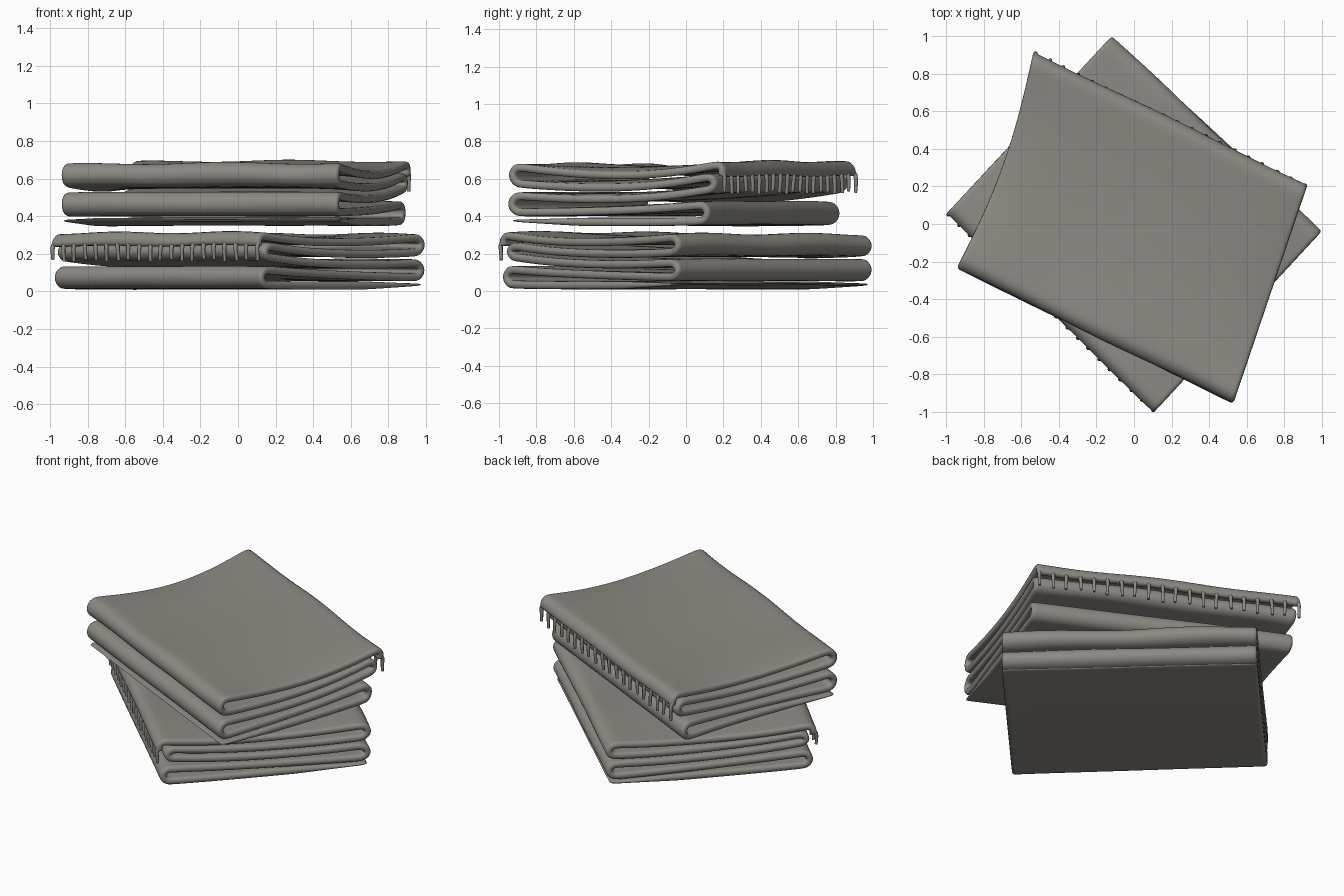
import bpy
import math
from mathutils import Vector

if "Cube" in bpy.data.objects:
    bpy.data.objects.remove(bpy.data.objects["Cube"])

wool = bpy.data.materials.new("warm grey wool")
wool.use_nodes = True
colour = (0.27, 0.25, 0.225, 1)
wool.diffuse_color = colour
wool.node_tree.nodes["Principled BSDF"].inputs["Base Color"].default_value = colour

THICK = 0.043
HEIGHT = 0.32
# Height of each folded layer at the far end, middle and fringe end
LAYERS = [(.036, .031, .036), (.073, .089, .119), (.155, .148, .195),
          (.212, .207, .255), (.290, .267, .3)]
FAR_TURN = .055
UPPER_TURN = .91


def layer_height(layer, s):
    far, mid, near = layer
    return far * (1 - s) * (1 - 2 * s) + 4 * mid * s * (1 - s) + near * s * (2 * s - 1)


def fold_profile(lower_turn):
    """Centre line of the accordion fold as (distance, height) pairs."""
    points = []
    for i, layer in enumerate(LAYERS):
        start = .015 if i == 0 else FAR_TURN
        end = .94 if i == 4 else (lower_turn if i < 2 else UPPER_TURN)
        run = [start + (end - start) * k / 14 for k in range(15)]
        if i % 2:
            run.reverse()
        points += [(s, layer_height(layer, s)) for s in run]
        if i == 4:
            break
        # Rounded turn into the next layer
        s = run[-1]
        low, high = layer_height(layer, s), layer_height(LAYERS[i + 1], s)
        reach = .035 if i % 2 == 0 else -.04
        for k in range(1, 8):
            a = math.pi * k / 8
            points.append((s + reach * math.sin(a),
                           (low + high) / 2 - (high - low) / 2 * math.cos(a)))
    # Hem hanging over the fringe end
    return points + [(.963, .294), (.977, .279), (.982, .262), (.98, .24)]


def make_placer(far, fringe, base, stretch, phase, pinch, side_sag):
    """Map fold distance, width position and height into the scene."""
    f0, f1, n0, n1 = [Vector(c) for c in far + fringe]

    def place(s, u, z):
        arch = math.sin(math.pi * min(max(s, 0), 1))
        v = u + pinch * arch * (1 - u)
        xy = f0.lerp(f1, v).lerp(n0.lerp(n1, v), s)
        h = z / HEIGHT
        sag = side_sag * arch * abs(2 * u - 1) ** 5
        wave = .006 * math.sin(5 * u + 3 * s + phase) * math.sin(4 * s + 7 * u)
        ripple = .003 * math.sin(11 * u + 20 * z + phase)
        z = z * stretch + h * (wave - sag + ripple)
        drift = .005 * math.sin(9 * u + 25 * z + phase) * (1 if s > .5 else -1)
        xy += (n0 - f0).normalized() * drift * h
        return Vector((xy.x, xy.y, base + z))
    return place


def make_blanket(name, place, lower_turn, columns=32):
    profile = fold_profile(lower_turn)
    # Columns crowd towards the side edges to keep them crisp
    us = [.5 - .5 * math.cos(math.pi * (.12 + .76 * j / columns)) for j in range(columns + 1)]
    us = [(u - us[0]) / (us[-1] - us[0]) for u in us]
    verts = [place(s, u, z) for s, z in profile for u in us]
    n = columns + 1
    faces = [(i * n + j, i * n + j + 1, (i + 1) * n + j + 1, (i + 1) * n + j)
             for i in range(len(profile) - 1) for j in range(columns)]
    mesh = bpy.data.meshes.new(name)
    mesh.from_pydata(verts, [], faces)
    mesh.materials.append(wool)
    obj = bpy.data.objects.new(name, mesh)
    bpy.context.collection.objects.link(obj)
    for poly in mesh.polygons:
        poly.use_smooth = True
    # The loose bottom flap thins out towards its free edge
    group = obj.vertex_groups.new(name="full thickness")
    for i in range(len(profile)):
        group.add(list(range(i * n, i * n + n)), min(1, .25 + i * .15), 'REPLACE')
    solid = obj.modifiers.new("thickness", 'SOLIDIFY')
    solid.thickness = THICK
    solid.offset = 0
    solid.vertex_group = group.name
    sub = obj.modifiers.new("soften", 'SUBSURF')
    sub.levels = sub.render_levels = 1


def make_fringe(name, place, count=20):
    curve = bpy.data.curves.new(name, 'CURVE')
    curve.dimensions = '3D'
    curve.bevel_depth = .011
    curve.bevel_resolution = 2
    curve.use_fill_caps = True
    curve.materials.append(wool)
    for k in range(count):
        u = .008 + .984 * k / (count - 1)
        lean = .004 * math.sin(k * 2.3)
        # Each strand starts inside the hem, then hangs down
        path = [(.984, .26), (.992, .245), (.994, .225), (.993, .195),
                (.992, .165 + .006 * math.sin(k * 1.7))]
        spline = curve.splines.new('POLY')
        spline.points.add(len(path) - 1)
        for p, (s, z), r in zip(spline.points, path, (1.1, 1.1, 1, .9, .8)):
            p.co = (*place(s, u + lean * (.26 - z) * 10, z), 1)
            p.radius = r
        spline.use_smooth = True
    obj = bpy.data.objects.new(name, curve)
    bpy.context.collection.objects.link(obj)


# Lower blanket, then the upper one turned across it
lower = make_placer([(1.0, -.04), (-.12, 1.0)], [(.105, -1.005), (-1.0, .055)],
                    0, 1, .5, 0, .012)
upper = make_placer([(-.945, -.235), (.53, -.955)], [(-.535, .92), (.925, .21)],
                    .335, 1.15, 2.2, .03, .032)
for label, placer, turn in (("lower", lower, .93), ("upper", upper, .875)):
    make_blanket(label + "_blanket", placer, turn)
    make_fringe(label + "_blanket_fringe", placer)
